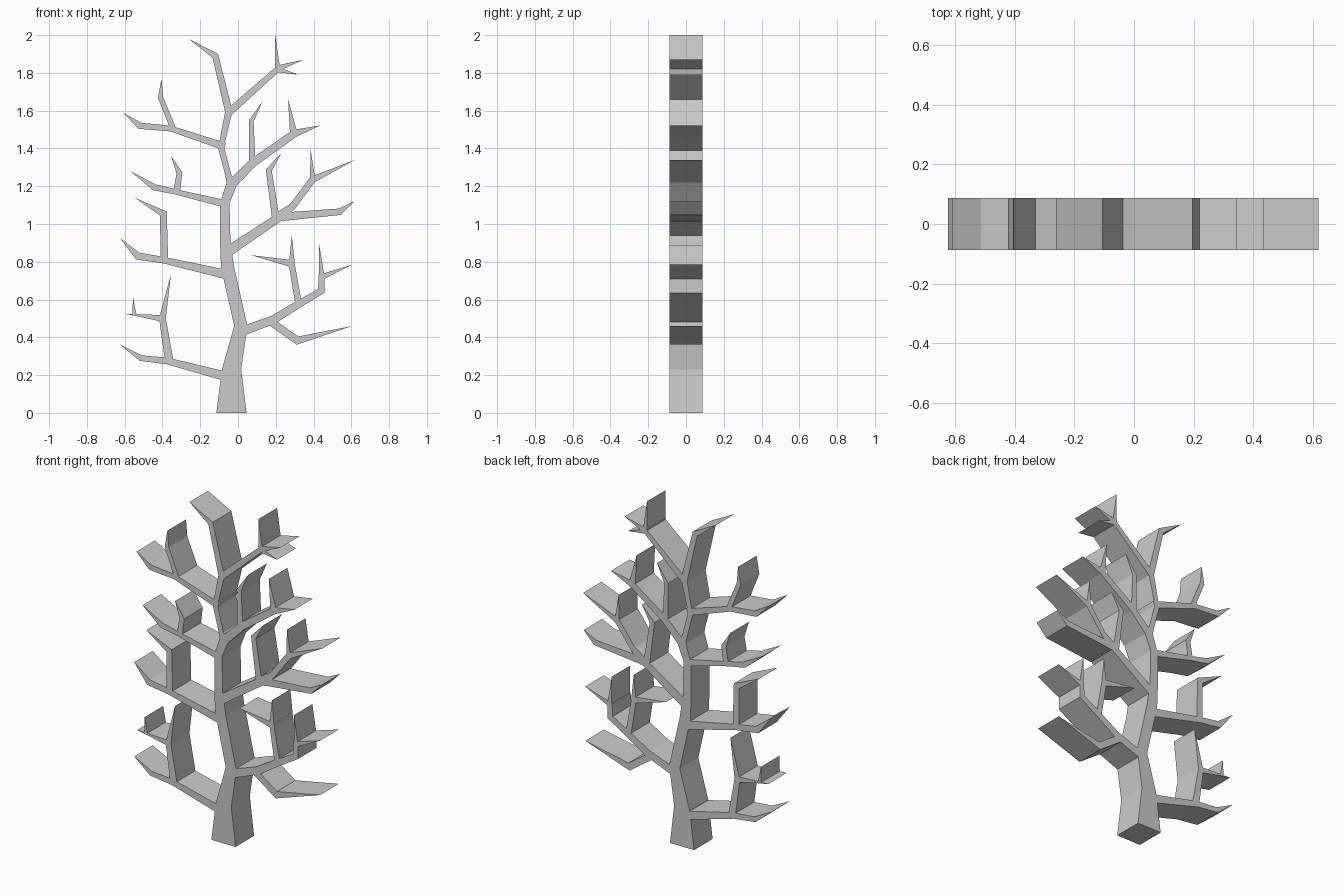
import bpy, bmesh, math
from mathutils import Vector
from mathutils.geometry import delaunay_2d_cdt

HALF_DEPTH = 0.0875


def limb(path):
    """Mitred 2D outline of a tapering limb; path = (x, z, width) stations."""
    pts = [Vector(p[:2]) for p in path]
    dirs = [(b - a).normalized() for a, b in zip(pts, pts[1:])]
    left, right = [], []
    for i, p in enumerate(pts):
        w = path[i][2] / 2
        if w == 0:
            left.append(p)
            continue
        d0, d1 = dirs[max(i - 1, 0)], dirs[min(i, len(dirs) - 1)]
        t = (d0 + d1).normalized()
        n = Vector((-t.y, t.x)) * w / max(t.dot(d1), 0.5)
        left.append(p + n)
        right.append(p - n)
    return right + left[::-1]


# trunk: (left x, right x, z)
trunk = [(-0.115, 0.045, 0), (-0.085, 0.017, 0.23), (-0.02, 0.05, 0.46),
         (-0.09, -0.02, 0.77), (-0.095, -0.04, 0.9), (-0.095, -0.045, 1.11),
         (-0.06, 0.0, 1.22), (-0.068, -0.035, 1.26), (-0.105, -0.072, 1.4),
         (-0.1, -0.07, 1.43), (-0.067, -0.028, 1.6)]
outlines = [[Vector((r, z)) for l, r, z in trunk] +
            [Vector((l, z)) for l, r, z in reversed(trunk)]]

# left side boughs with their upright twigs
left_limbs = [
    [(-0.05, 0.19, .05), (-0.375, 0.275, .035), (-0.515, 0.29, .03), (-0.625, 0.362, 0)],
    [(-0.365, 0.28, .045), (-0.4, 0.5, .035), (-0.355, 0.735, 0)],
    [(-0.4, 0.5, .035), (-0.54, 0.518, .01), (-0.605, 0.525, 0)],
    [(-0.548, 0.516, .022), (-0.556, 0.615, 0)],
    [(-0.05, 0.73, .05), (-0.39, 0.808, .034), (-0.53, 0.83, .038), (-0.625, 0.925, 0)],
    [(-0.39, 0.81, .04), (-0.395, 1.055, .036), (-0.545, 1.138, 0)],
    [(-0.06, 1.105, .04), (-0.33, 1.17, .027), (-0.445, 1.195, .033), (-0.57, 1.28, 0)],
    [(-0.325, 1.17, .035), (-0.31, 1.27, .03), (-0.355, 1.362, 0)],
    [(-0.07, 1.41, .04), (-0.355, 1.505, .03), (-0.52, 1.52, .033), (-0.61, 1.59, 0)],
    [(-0.345, 1.51, .03), (-0.41, 1.67, .027), (-0.405, 1.77, 0)],
]
# right side boughs with their forks
right_limbs = [
    [(0.03, 0.435, .05), (0.19, 0.495, .045), (0.32, 0.575, .04), (0.44, 0.645, .034),
     (0.442, 0.72, .03), (0.605, 0.785, 0)],
    [(0.445, 0.71, .03), (0.43, 0.89, 0)],
    [(0.17, 0.485, .04), (0.315, 0.383, .04), (0.605, 0.46, 0)],
    [(0.32, 0.58, .035), (0.285, 0.785, .032), (0.285, 0.94, 0)],
    [(0.295, 0.788, .04), (0.07, 0.835, 0)],
    [(-0.06, 0.85, .055), (0.22, 1.037, .045), (0.54, 1.065, .034), (0.615, 1.12, 0)],
    [(0.2, 1.03, .04), (0.163, 1.285, .03), (0.23, 1.375, 0)],
    [(0.22, 1.035, .06), (0.29, 1.095, .035), (0.395, 1.235, .035), (0.62, 1.34, 0)],
    [(0.395, 1.23, .03), (0.385, 1.39, 0)],
    [(-0.03, 1.215, .05), (0.08, 1.325, .045), (0.3, 1.48, .04), (0.435, 1.522, 0)],
    [(0.295, 1.48, .04), (0.265, 1.66, 0)],
    [(0.075, 1.32, .035), (0.07, 1.545, .025), (0.13, 1.65, 0)],
]
# crown: leading shoot and the three-pronged top bough
crown_limbs = [
    [(-0.047, 1.59, .04), (-0.12, 1.89, .033), (-0.26, 1.98, 0)],
    [(-0.05, 1.59, .04), (0.21, 1.82, .03)],
    [(0.21, 1.81, .03), (0.197, 2.0, 0)],
    [(0.2, 1.82, .035), (0.345, 1.87, 0)],
    [(0.2, 1.82, .03), (0.32, 1.79, 0)],
]
outlines += [limb(p) for p in left_limbs + right_limbs + crown_limbs]

# merge all outlines into one flat silhouette
verts, faces = [], []
for o in outlines:
    faces.append(list(range(len(verts), len(verts) + len(o))))
    verts += o
v2, _, f2, _, _, source = delaunay_2d_cdt(verts, [], faces, 1, 1e-5)

# extrude the silhouette through the depth
bm = bmesh.new()
bv = [bm.verts.new((v.x, -HALF_DEPTH, v.y)) for v in v2]
for f, src in zip(f2, source):
    if src:
        bm.faces.new([bv[i] for i in f])
bmesh.ops.delete(bm, geom=[v for v in bm.verts if not v.link_faces], context='VERTS')
ext = bmesh.ops.extrude_face_region(bm, geom=bm.faces[:], use_keep_orig=True)
bmesh.ops.translate(bm, vec=(0, 2 * HALF_DEPTH, 0),
                    verts=[g for g in ext['geom'] if isinstance(g, bmesh.types.BMVert)])
bmesh.ops.recalc_face_normals(bm, faces=bm.faces[:])
mesh = bpy.data.meshes.new("tree")
bm.to_mesh(mesh)
bm.free()
bpy.context.collection.objects.link(bpy.data.objects.new("tree", mesh))
